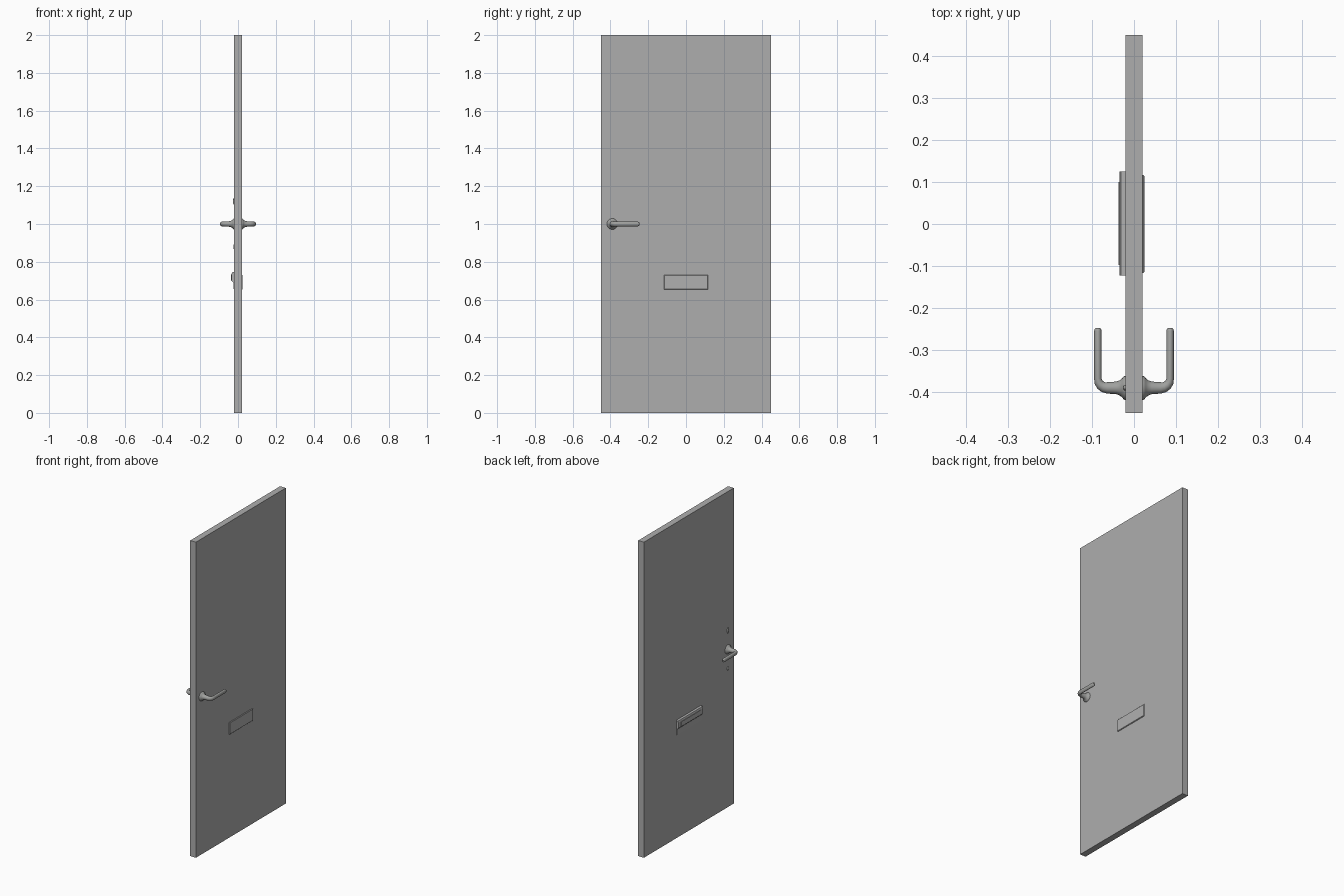
import bpy, bmesh, math
from mathutils import Vector

if "Cube" in bpy.data.objects:
    bpy.data.objects.remove(bpy.data.objects["Cube"], do_unlink=True)


def material(name, colour):
    mat = bpy.data.materials.new(name)
    mat.use_nodes = True
    mat.diffuse_color = (*colour, 1)
    mat.node_tree.nodes["Principled BSDF"].inputs["Base Color"].default_value = (*colour, 1)
    return mat


PAINT = material("door grey", (0.423, 0.423, 0.423))
PLATE = material("letter slot grey", (0.435, 0.435, 0.435))
METAL = material("metal grey", (0.35, 0.355, 0.345))
FACE = 0.02        # half the door thickness
LOCK_Y = -0.39     # line of the handle and lock fittings


def finish(name, bm, mat, smooth=False):
    bmesh.ops.recalc_face_normals(bm, faces=bm.faces)
    mesh = bpy.data.meshes.new(name)
    bm.to_mesh(mesh)
    bm.free()
    mesh.materials.append(mat)
    obj = bpy.data.objects.new(name, mesh)
    bpy.context.collection.objects.link(obj)
    if smooth:
        bpy.ops.object.select_all(action='DESELECT')
        obj.select_set(True)
        bpy.context.view_layer.objects.active = obj
        bpy.ops.object.shade_smooth_by_angle(angle=math.radians(40))
    return obj


def skin(name, rings, mat, smooth=False):
    """Join matching rings of points into a closed, capped tube."""
    bm = bmesh.new()
    loops = [[bm.verts.new(p) for p in ring] for ring in rings]
    n = len(loops[0])
    for a, b in zip(loops, loops[1:]):
        for i in range(n):
            j = (i + 1) % n
            bm.faces.new((a[i], a[j], b[j], b[i]))
    bm.faces.new(loops[0])
    bm.faces.new(loops[-1])
    return finish(name, bm, mat, smooth)


def slab(name, layers, y, z, mat):
    """Upright panel built from (x, inset) layers of a rectangle in y and z."""
    rings = []
    for x, inset in layers:
        y0, y1, z0, z1 = y[0] + inset, y[1] - inset, z[0] + inset, z[1] - inset
        rings.append([(x, y0, z0), (x, y1, z0), (x, y1, z1), (x, y0, z1)])
    return skin(name, rings, mat)


def oval(centre, side, width, height, count=20):
    """Oval ring: width along the side direction, height along z."""
    turns = [math.tau * i / count for i in range(count)]
    return [Vector(centre) + side * (width * math.cos(t)) + Vector((0, 0, height * math.sin(t)))
            for t in turns]


def lever(name, side):
    """Flared rose, neck, rounded elbow and oval grip on one face."""
    across = Vector((0, 1, 0))
    rings = []
    # rose and neck, as distance from the door centre and radius
    for x, r in [(FACE, 0.029), (0.024, 0.028), (0.028, 0.023), (0.034, 0.018),
                 (0.042, 0.015), (0.064, 0.0135)]:
        rings.append(oval((side * x, LOCK_Y, 1), across, r, r))
    # elbow, turning from outward to backward
    bend, steps = 0.022, 4
    for i in range(1, steps + 1):
        t = math.pi / 2 * i / steps
        centre = (side * (0.064 + bend * math.sin(t)), LOCK_Y + bend * (1 - math.cos(t)), 1.0)
        width = 0.0135 - 0.0045 * i / steps
        turn = Vector((-side * math.sin(t), math.cos(t), 0))
        rings.append(oval(centre, turn, width, 0.0125))
    # straight grip with a rounded tip
    for y, k in [(-0.255, 1), (-0.25, 0.85), (-0.247, 0.5)]:
        rings.append(oval((side * 0.086, y, 1), Vector((-side, 0, 0)), 0.009 * k, 0.0125 * k))
    skin(name, rings, METAL, True)


def button(name, z, width, height, depth):
    """Small domed fitting on the right face."""
    across = Vector((0, 1, 0))
    steps = [(0, 1), (0.5, 0.9), (0.85, 0.65), (1, 0.3)]
    skin(name, [oval((-FACE - depth * d, LOCK_Y, z), across, width * k, height * k)
                for d, k in steps], METAL, True)


# door leaf
slab("door_leaf", [(-FACE, 0), (FACE, 0)], (-0.45, 0.45), (0, 2), PAINT)

# lever on each face
lever("left_lever", 1)
lever("right_lever", -1)

# lock fittings on one face
button("upper_lock_turn", 1.12, 0.007, 0.019, 0.006)
button("lower_keyhole_cover", 0.88, 0.007, 0.013, 0.005)

# letter slot: chamfered plate on one face, hooded cover on the other
slab("letter_plate", [(FACE, 0), (0.022, 0), (0.025, 0.003)],
     (-0.117, 0.117), (0.654, 0.731), PLATE)
hood = [(-FACE, 0.748), (-0.031, 0.744), (-0.034, 0.735), (-0.034, 0.7), (-0.024, 0.69),
        (-0.024, 0.655), (-FACE, 0.655)]
skin("letter_hood", [[(x, y, z) for x, z in hood] for y in (-0.122, 0.125)], PLATE)
slab("letter_flap", [(-0.03, 0), (-0.037, 0)], (-0.097, 0.1), (0.702, 0.732), PLATE)
